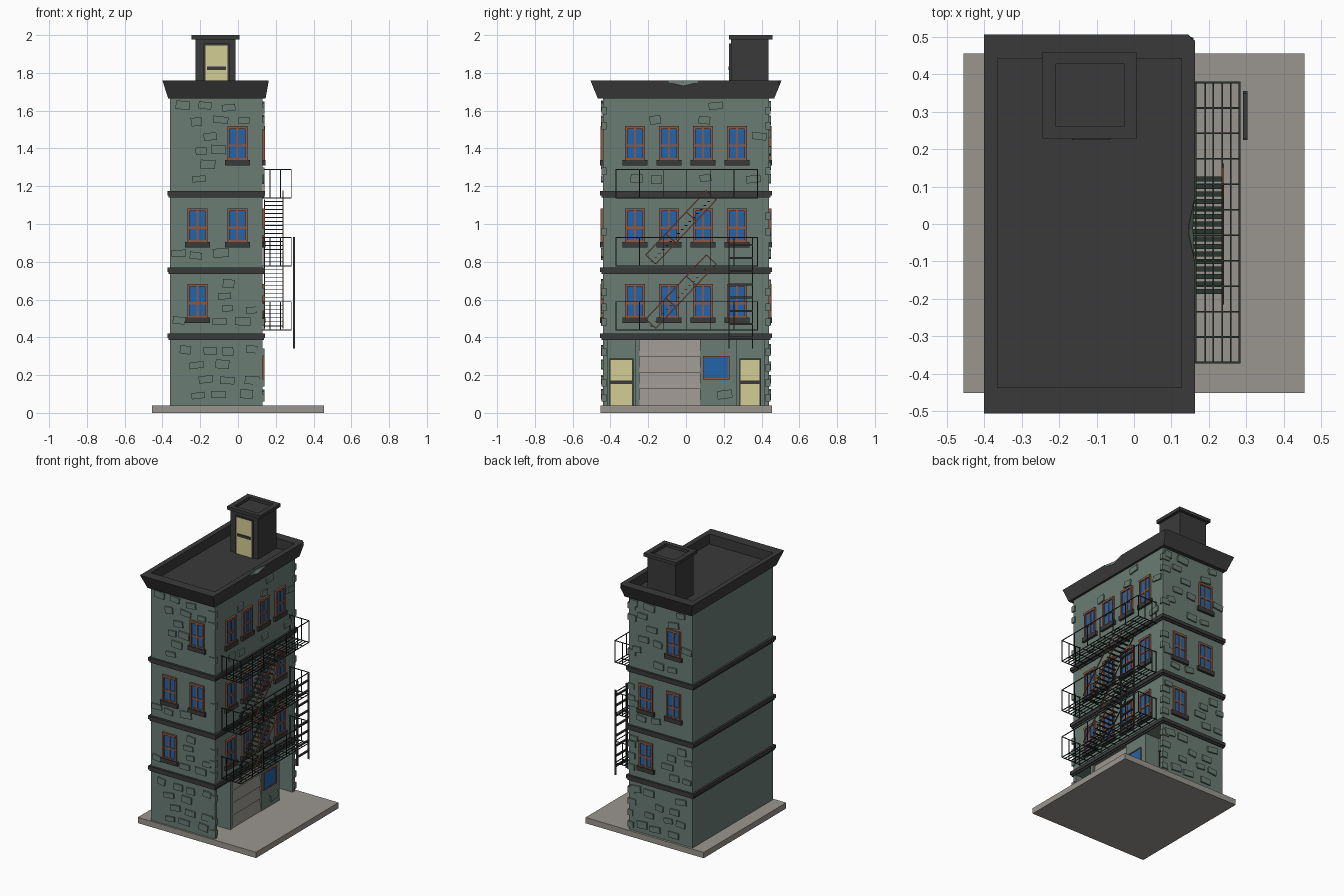
import bpy, bmesh, math, random
from mathutils import Vector, Matrix

if "Cube" in bpy.data.objects:
    bpy.data.objects.remove(bpy.data.objects["Cube"])

random.seed(7)

def material(name, r, g, b):
    lin = [(c / 255 / 12.92 if c < 11 else ((c / 255 + 0.055) / 1.055) ** 2.4) for c in (r, g, b)]
    m = bpy.data.materials.new(name)
    m.diffuse_color = (*lin, 1)
    m.use_nodes = True
    m.node_tree.nodes["Principled BSDF"].inputs["Base Color"].default_value = m.diffuse_color
    return m

GREEN = material("green stone", 106, 125, 116)
DARK = material("dark trim", 58, 58, 58)
GREY = material("concrete", 154, 149, 143)
BROWN = material("red brown wood", 142, 88, 70)
BLUE = material("blue glass", 35, 100, 168)
CREAM = material("cream door", 212, 206, 148)
IRON = material("green black iron", 44, 54, 49)

X0, X1, Y0, Y1 = -0.36, 0.13, -0.44, 0.44      # wall planes

def finish(bm, name, mat):
    bmesh.ops.recalc_face_normals(bm, faces=bm.faces)
    me = bpy.data.meshes.new(name)
    bm.to_mesh(me)
    bm.free()
    me.materials.append(mat)
    ob = bpy.data.objects.new(name, me)
    bpy.context.collection.objects.link(ob)
    return ob

def box(bm, x0, x1, y0, y1, z0, z1):
    m = Matrix.Translation(((x0 + x1) / 2, (y0 + y1) / 2, (z0 + z1) / 2)) @ Matrix.Diagonal((x1 - x0, y1 - y0, z1 - z0, 1))
    bmesh.ops.create_cube(bm, size=1, matrix=m)

def beam(bm, p, q, t=0.0045):
    p, q = Vector(p), Vector(q)
    rot = (q - p).to_track_quat('Z', 'Y').to_matrix().to_4x4()
    bmesh.ops.create_cube(bm, size=1, matrix=Matrix.Translation((p + q) / 2) @ rot @ Matrix.Diagonal((t, t, (q - p).length, 1)))

def wall_matrix(face):
    """Local frame: x along the wall, y outwards, z up."""
    if face == "front":
        return Matrix(((1, 0, 0, 0), (0, -1, 0, Y0), (0, 0, 1, 0), (0, 0, 0, 1)))
    if face == "back":
        return Matrix(((1, 0, 0, 0), (0, 1, 0, Y1), (0, 0, 1, 0), (0, 0, 0, 1)))
    return Matrix(((0, 1, 0, X1), (1, 0, 0, 0), (0, 0, 1, 0), (0, 0, 0, 1)))

def wall_box(bm, face, u0, u1, z0, z1, d0, d1, tilt=0):
    m = (wall_matrix(face) @ Matrix.Translation(((u0 + u1) / 2, (d0 + d1) / 2, (z0 + z1) / 2))
         @ Matrix.Rotation(tilt, 4, 'Y') @ Matrix.Diagonal((u1 - u0, d1 - d0, z1 - z0, 1)))
    bmesh.ops.create_cube(bm, size=1, matrix=m)

def loft(bm, rings, caps=True):
    """Skin rectangular rings (x0, x1, y0, y1, z)."""
    loops = [[bm.verts.new(p) for p in ((a, c, z), (b, c, z), (b, d, z), (a, d, z))] for a, b, c, d, z in rings]
    pairs = zip(loops, loops[1:] if caps else loops[1:] + loops[:1])
    for lo, hi in pairs:
        for i in range(4):
            bm.faces.new((lo[i], lo[(i + 1) % 4], hi[(i + 1) % 4], hi[i]))
    if caps:
        bm.faces.new(loops[0])
        bm.faces.new(loops[-1])

def grown(o, z):
    return (X0 - o, X1 + o, Y0 - o, Y1 + o, z)

# Pavement slab
bm = bmesh.new()
box(bm, -0.455, 0.455, -0.452, 0.455, 0, 0.04)
finish(bm, "pavement", GREY)

# Ground floor: plan outline with two deep door recesses and a shallow shutter bay
R, S = 0.02, 0.105
plan = [(X0, Y0), (X1, Y0), (X1, -0.415), (R, -0.415), (R, -0.27), (X1, -0.27), (X1, -0.245), (S, -0.245), (S, 0.075),
        (X1, 0.075), (X1, 0.27), (R, 0.27), (R, 0.415), (X1, 0.415), (X1, Y1), (X0, Y1)]
bm = bmesh.new()
f = bm.faces.new([bm.verts.new((x, y, 0.04)) for x, y in plan])
top = bmesh.ops.extrude_face_region(bm, geom=[f])
bmesh.ops.translate(bm, vec=(0, 0, 0.345), verts=[v for v in top["geom"] if isinstance(v, bmesh.types.BMVert)])
finish(bm, "ground_floor_walls", GREEN)

# Upper storeys
bm = bmesh.new()
loft(bm, [grown(0, 0.385), grown(0, 1.67)])
finish(bm, "upper_walls", GREEN)

# Stepped floor bands
bm = bmesh.new()
for z in (0.385, 0.735, 1.14):
    loft(bm, [grown(-0.004, z), grown(0.008, z), grown(0.008, z + 0.012), grown(0.014, z + 0.012),
              grown(0.014, z + 0.036), grown(-0.004, z + 0.036)], caps=False)
finish(bm, "floor_bands", DARK)

# Flared parapet and sunken roof, with chipped edges
bm = bmesh.new()
loft(bm, [(-0.37, 0.146, -0.467, 0.467, 1.665), (-0.40, 0.163, -0.506, 0.506, 1.76),
          (-0.365, 0.127, -0.437, 0.442, 1.76), (-0.365, 0.127, -0.437, 0.442, 1.69)])
roof = finish(bm, "parapet_roof", DARK)
for mat, loc, size in ((GREEN, (0.172, -0.015, 1.775), (0.03, 0.10, 0.062)), (DARK, (0.168, 0.515, 1.765), (0.03, 0.03, 0.05))):
    bm = bmesh.new()
    bmesh.ops.create_icosphere(bm, subdivisions=1, radius=1, matrix=Matrix.Translation(loc) @ Matrix.Diagonal((*size, 1)))
    cutter = finish(bm, "chip_cutter", mat)
    cutter.hide_render = True
    mod = roof.modifiers.new("chip", 'BOOLEAN')
    mod.operation, mod.solver, mod.object = 'DIFFERENCE', 'EXACT', cutter
    mod.material_mode = 'TRANSFER'
    bpy.context.view_layer.objects.active = roof
    bpy.ops.object.modifier_apply(modifier=mod.name)
    bpy.data.objects.remove(cutter)

# Roof stair house with recessed cap
bm = bmesh.new()
loft(bm, [(-0.225, -0.012, 0.238, 0.438, 1.68), (-0.225, -0.012, 0.238, 0.438, 1.978), (-0.245, 0.008, 0.228, 0.458, 1.978),
          (-0.245, 0.008, 0.228, 0.458, 2.0), (-0.21, -0.027, 0.26, 0.427, 2.0), (-0.21, -0.027, 0.26, 0.427, 1.98)])
finish(bm, "roof_house", DARK)

# Windows: (wall, centre, bottom of frame)
windows = [("right", y, z) for y in (-0.27, -0.09, 0.09, 0.27) for z in (0.505, 0.905, 1.34)]
windows += [("front", -0.003, 1.34), ("front", -0.215, 0.905), ("front", -0.003, 0.905), ("front", -0.215, 0.505)]
windows += [("back", -0.215, 1.34), ("back", -0.215, 0.905), ("back", -0.003, 0.905), ("back", -0.003, 0.505)]
glass, frame, sill = bmesh.new(), bmesh.new(), bmesh.new()
for face, u, z in windows:
    wall_box(glass, face, u - 0.048, u + 0.048, z, z + 0.165, 0, 0.004)
    for s in (-1, 1):
        wall_box(frame, face, u + s * 0.047 - 0.006, u + s * 0.047 + 0.006, z, z + 0.165, 0, 0.012)
    wall_box(frame, face, u - 0.006, u + 0.006, z, z + 0.165, 0, 0.009)
    for h, t in ((0.004, 0.005), (0.075, 0.006)):
        wall_box(frame, face, u - 0.045, u + 0.045, z + h - t, z + h + t, 0, 0.009)
    wall_box(frame, face, u - 0.053, u + 0.053, z + 0.163, z + 0.178, 0, 0.013)
    wall_box(sill, face, u - 0.066, u + 0.066, z - 0.03, z, 0, 0.016)
# Shop window on the ground floor
wall_box(glass, "right", 0.095, 0.225, 0.183, 0.297, 0, 0.004)
for a, b, c, d in ((0.089, 0.229, 0.178, 0.184), (0.089, 0.229, 0.296, 0.301), (0.089, 0.095, 0.184, 0.296), (0.223, 0.229, 0.184, 0.296)):
    wall_box(frame, "right", a, b, c, d, 0, 0.009)
finish(glass, "window_glass", BLUE)
finish(frame, "window_frames", BROWN)
finish(sill, "window_sills", DARK)

# Doors with dark surrounds and push bars
door, trim = bmesh.new(), bmesh.new()
for a, b in ((-0.40, -0.285), (0.288, 0.39)):
    box(door, R, R + 0.008, a, b, 0.04, 0.28)
    box(trim, R, R + 0.014, a - 0.006, b + 0.006, 0.279, 0.289)
    box(trim, R, R + 0.014, a, b, 0.152, 0.172)
    for e in (a - 0.006, b):
        box(trim, R, R + 0.012, e, e + 0.006, 0.04, 0.28)
box(door, -0.172, -0.056, 0.23, 0.238, 1.69, 1.945)
box(trim, -0.165, -0.063, 0.224, 0.236, 1.815, 1.833)
for a, b, c, d in ((-0.182, -0.172, 1.69, 1.955), (-0.056, -0.046, 1.69, 1.955), (-0.172, -0.056, 1.945, 1.955)):
    box(trim, a, b, 0.228, 0.238, c, d)
finish(door, "doors", CREAM)
finish(trim, "door_trim", DARK)

# Roller shutter of sloping slats
bm = bmesh.new()
n = 4
for i in range(n):
    z, h = 0.04 + i * 0.345 / n, 0.345 / n
    fa = bm.faces.new([bm.verts.new(p) for p in ((S, -0.245, z), (0.127, -0.245, z), (0.112, -0.245, z + h), (S, -0.245, z + h))])
    ext = bmesh.ops.extrude_face_region(bm, geom=[fa])
    bmesh.ops.translate(bm, vec=(0, 0.32, 0), verts=[v for v in ext["geom"] if isinstance(v, bmesh.types.BMVert)])
finish(bm, "roller_shutter", GREY)

# Scattered raised stones, kept clear of the openings
bm = bmesh.new()
def scatter(face, lo, hi, du, keep):
    for z0, z1 in ((0.06, 0.37), (0.45, 0.72), (0.80, 1.12), (1.20, 1.66)):
        rows = round((z1 - z0) / 0.075)
        for r in range(rows):
            for c in range(int((hi - lo) / du)):
                u = lo + (c + 0.3 + 0.4 * (r % 2) + random.uniform(-0.15, 0.15)) * du
                z = z0 + (r + 0.5) * (z1 - z0) / rows + random.uniform(-0.008, 0.008)
                w, h = random.uniform(0.028, 0.042), random.uniform(0.016, 0.024)
                clear = all(f != face or abs(u - wu) > 0.055 + w or not wz - 0.05 < z < wz + 0.20 for f, wu, wz in windows)
                if face == "right" and z < 0.4:
                    clear = 0.12 < u < 0.22 and not 0.15 < z < 0.33
                if clear and random.random() < keep and lo + w < u < hi - w:
                    wall_box(bm, face, u - w, u + w, z - h, z + h, -0.002, 0.010, random.uniform(-0.14, 0.14))
scatter("front", X0, X1, 0.118, 0.7)
scatter("back", X0, X1, 0.118, 0.7)
scatter("right", Y0, Y1, 0.125, 0.35)
# Corner stones on the street side
for y, s in ((Y0, 1), (Y1, -1)):
    for i in range(20):
        z = 0.08 + i * 0.08
        if min(abs(z - b) for b in (0.40, 0.755, 1.16)) > 0.045 and random.random() < 0.75:
            a, b = sorted((y - s * 0.007, y + s * 0.02))
            box(bm, X1 - random.uniform(0.03, 0.06), X1 + 0.009, a, b, z - 0.02, z + 0.02)
finish(bm, "raised_stones", GREEN)

# Fire escape balconies: open grating plus railings
YA, YB, XO = -0.37, 0.378, 0.282
for k, z in enumerate((0.438, 0.778, 1.138)):
    bm = bmesh.new()
    for x in (0.14, 0.165, 0.19, 0.212, 0.236, 0.258, XO):
        beam(bm, (x, YA, z), (x, YB, z))
    for i in range(12):
        y = YA + i * (YB - YA) / 11
        beam(bm, (X1, y, z), (XO, y, z))
    zt = z + 0.15
    beam(bm, (XO, YA, zt), (XO, YB, zt))
    for i in range(7):
        y = YA + i * (YB - YA) / 6
        beam(bm, (XO, y, z), (XO, y, zt))
    for y in (YA, YB):
        beam(bm, (X1, y, zt), (XO, y, zt))
        for x in (0.137, 0.17, 0.225):
            beam(bm, (x, y, z), (x, y, zt))
    finish(bm, f"balcony_{k + 1}", IRON)

# Stair flights with iron treads and red brown rails
tread, rail = bmesh.new(), bmesh.new()
for z in (0.438, 0.778):
    for i in range(16):
        t = (i + 0.5) / 16
        y = -0.19 + 0.32 * t
        box(tread, 0.138, 0.236, y - 0.007, y + 0.007, z + 0.34 * t + 0.01, z + 0.34 * t + 0.014)
    low = Vector((0.238, -0.16, z + 0.01)), Vector((0.238, 0.16, z + 0.35))
    up = Vector((0, -0.053, 0.048))
    beam(rail, low[0], low[1], 0.006)
    beam(rail, low[0] + up, low[1] + up, 0.006)
    for t in (0, 0.33, 0.67, 1):
        p = low[0].lerp(low[1], t)
        beam(rail, p, p + up, 0.005)
    inner = Vector((-0.098, 0, 0))
    beam(tread, low[0] + inner, low[1] + inner)
finish(tread, "stair_treads", IRON)
finish(rail, "stair_rails", BROWN)

# Drop ladder
bm = bmesh.new()
for y in (0.227, 0.352):
    box(bm, 0.291, 0.303, y - 0.003, y + 0.003, 0.34, 0.93)
for i in range(8):
    z = 0.40 + i * 0.07
    box(bm, 0.291, 0.303, 0.227, 0.352, z - 0.005, z + 0.005)
finish(bm, "drop_ladder", DARK)
